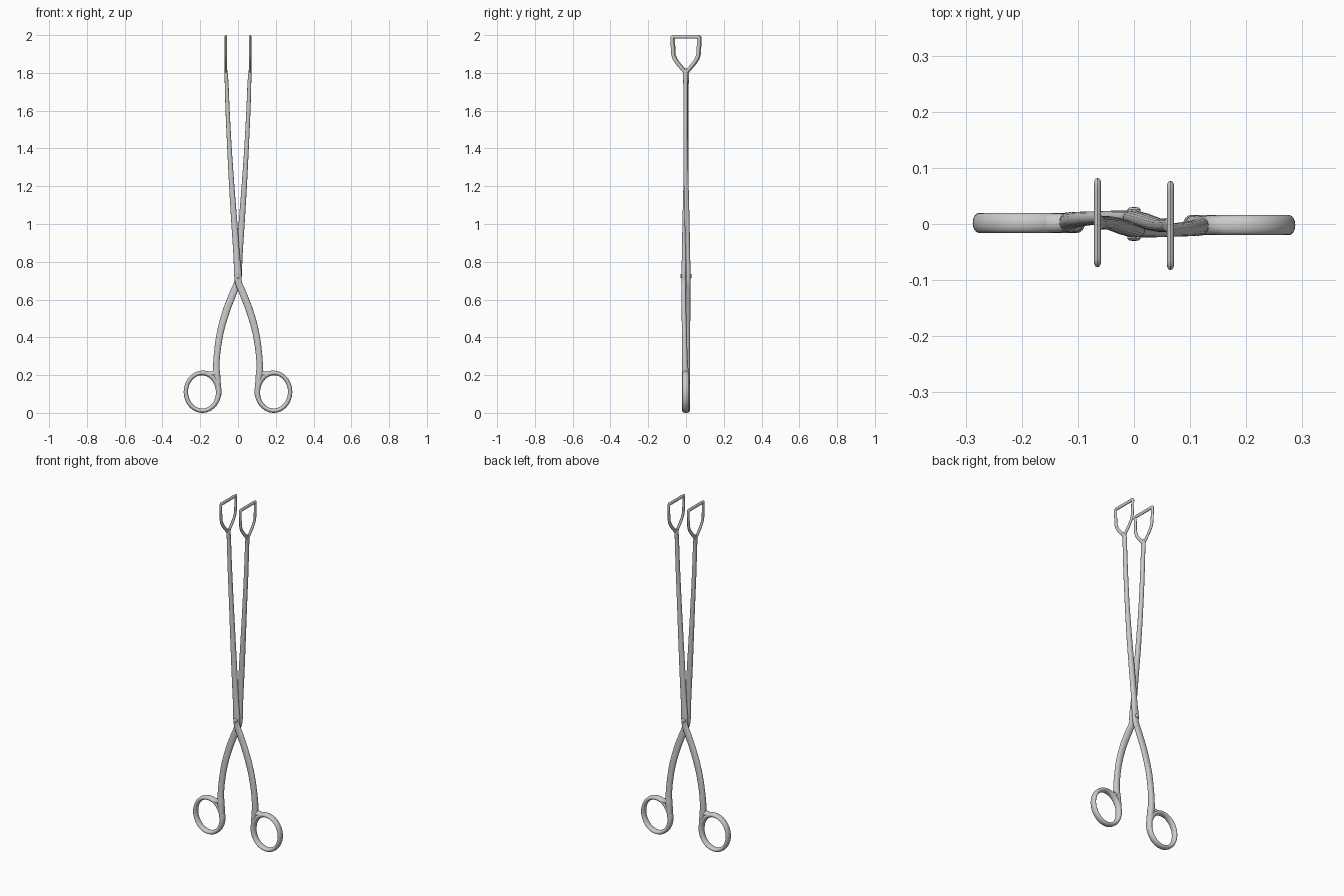
import bpy, bmesh, math
from mathutils import Vector

if "Cube" in bpy.data.objects:
    bpy.data.objects.remove(bpy.data.objects["Cube"])


def spline(pts, closed, steps):
    # Catmull-Rom through tuples (x, y, z, side radius, axis radius)
    n, out = len(pts), []
    for i in range(n if closed else n - 1):
        q = [pts[(i + k) % n if closed else min(max(i + k, 0), n - 1)] for k in (-1, 0, 1, 2)]
        for s in range(steps):
            t = s / steps
            out.append([0.5 * (2 * b + (c - a) * t + (2 * a - 5 * b + 4 * c - d) * t * t
                               + (3 * b - a - 3 * c + d) * t ** 3) for a, b, c, d in zip(*q)])
    if not closed:
        out.append(list(pts[-1]))
    return out


def sweep(name, pts, axis, closed=False, steps=6, sides=16, power=1.0, flip=1):
    # elliptical section swept along a planar-ish path; flip=-1 turns it half round z
    path = spline(pts, closed, steps) if steps else pts
    n = len(path)
    axis = Vector(axis)
    bm = bmesh.new()
    rings = []
    for i, p in enumerate(path):
        a = path[(i - 1) % n if closed else max(i - 1, 0)]
        b = path[(i + 1) % n if closed else min(i + 1, n - 1)]
        side = (Vector(b[:3]) - Vector(a[:3])).cross(axis).normalized()
        ring = []
        for k in range(sides):
            t = 2 * math.pi * k / sides
            c, s = math.cos(t), math.sin(t)
            c = math.copysign(abs(c) ** power, c)
            s = math.copysign(abs(s) ** power, s)
            v = Vector(p[:3]) + side * p[3] * c + axis * p[4] * s
            ring.append(bm.verts.new((v.x * flip, v.y * flip, v.z)))
        rings.append(ring)
    for i in range(n if closed else n - 1):
        r, q = rings[i], rings[(i + 1) % n]
        for k in range(sides):
            m = (k + 1) % sides
            bm.faces.new((r[k], r[m], q[m], q[k]))
    if not closed:
        bm.faces.new(rings[0])
        bm.faces.new(rings[-1])
    finish(name, bm)


def finish(name, bm):
    bmesh.ops.recalc_face_normals(bm, faces=bm.faces)
    me = bpy.data.meshes.new(name)
    bm.to_mesh(me)
    bm.free()
    ob = bpy.data.objects.new(name, me)
    bpy.context.collection.objects.link(ob)
    bpy.context.view_layer.objects.active = ob
    ob.select_set(True)
    bpy.ops.object.shade_smooth_by_angle(angle=math.radians(40))
    ob.select_set(False)


# front half: ring on the right, crossing to the left jaw
lever = [
    (0.104, -0.002, 0.10, 0.012, 0.016), (0.106, -0.002, 0.15, 0.015, 0.017),
    (0.113, -0.003, 0.20, 0.019, 0.018), (0.115, -0.005, 0.25, 0.017, 0.016),
    (0.109, -0.007, 0.33, 0.017, 0.014), (0.093, -0.009, 0.43, 0.018, 0.013),
    (0.062, -0.011, 0.54, 0.019, 0.012), (0.025, -0.012, 0.635, 0.019, 0.012),
    (0.003, -0.012, 0.69, 0.018, 0.012), (-0.001, -0.012, 0.74, 0.020, 0.012),
    (-0.007, -0.010, 0.83, 0.017, 0.012), (-0.019, -0.006, 1.00, 0.016, 0.013),
    (-0.033, -0.001, 1.20, 0.014, 0.013), (-0.045, 0.002, 1.40, 0.012, 0.012),
    (-0.055, 0.0025, 1.60, 0.011, 0.012), (-0.060, 0.0025, 1.74, 0.010, 0.012),
    (-0.063, 0.0025, 1.80, 0.008, 0.014), (-0.0645, 0.0025, 1.822, 0.006, 0.008)]

# fillet between shank and ring
web = [(0.114, -0.003, 0.235, 0.012, 0.014), (0.122, -0.002, 0.213, 0.014, 0.016),
       (0.142, -0.002, 0.205, 0.014, 0.017), (0.172, -0.002, 0.209, 0.010, 0.016)]

# oval finger ring, thicker beside the shank
ring = []
for i in range(48):
    t = 2 * math.pi * i / 48
    w = 0.0115 + 0.004 * max(0, math.cos(t - math.radians(155))) ** 2
    ring.append((0.189 + 0.087 * math.cos(t), -0.002, 0.1115 + 0.1 * math.sin(t), w, 0.018))

# jaw frame in the yz plane: pointed base, bowed sides, flat top
half = [(0.018, 1.822), (0.042, 1.85), (0.060, 1.878), (0.067, 1.905),
        (0.069, 1.945), (0.070, 1.980), (0.0695, 1.988), (0.066, 1.9905), (0.055, 1.991)]
outline = [(0.0, 1.804)] + half + [(0.0, 1.991)] + [(-y, z) for y, z in reversed(half)]
jaw = [(-0.065, 0.0025 + y, z, 0.0095, 0.0065) for y, z in outline]

for label, f in (("front", 1), ("back", -1)):
    sweep(label + "_lever", lever, (0, 1, 0), power=0.85, flip=f)
    sweep(label + "_ring_web", web, (0, 1, 0), flip=f)
    sweep(label + "_finger_ring", ring, (0, 1, 0), closed=True, steps=0, flip=f)
    sweep(label + "_jaw_frame", jaw, (1, 0, 0), closed=True, steps=3, sides=12, flip=f)

# pivot pin with domed ends
pin = [(0, -0.030, 0.724, 0.004, 0.004), (0, -0.029, 0.724, 0.009, 0.009),
       (0, -0.026, 0.724, 0.012, 0.012), (0, 0.026, 0.724, 0.012, 0.012),
       (0, 0.029, 0.724, 0.009, 0.009), (0, 0.030, 0.724, 0.004, 0.004)]
sweep("pivot_pin", pin, (1, 0, 0), steps=0)
